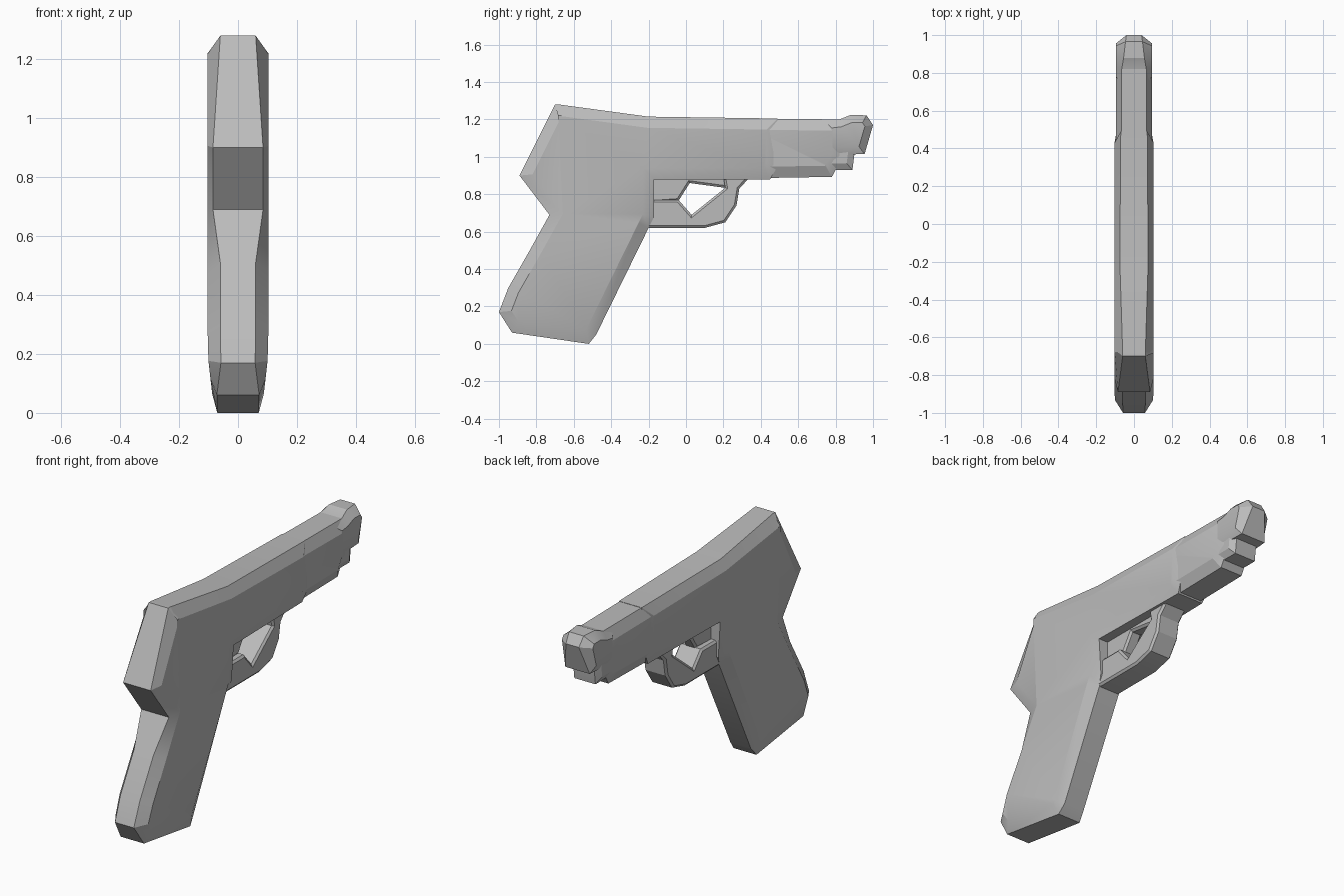
import bpy
import bmesh

old = bpy.data.objects.get("Cube")
if old:
    bpy.data.objects.remove(old, do_unlink=True)

gray = bpy.data.materials.new("plain gray")
gray.use_nodes = True
COLOR = (0.5, 0.5, 0.5, 1)
gray.diffuse_color = COLOR
gray.node_tree.nodes["Principled BSDF"].inputs["Base Color"].default_value = COLOR


def slab(name, profile, half, rim, chamfer, taper=None):
    """Side profile (y, z[, rim half width]) made solid with chamfered sides."""
    bm = bmesh.new()
    left, right = ([bm.verts.new((s * half, p[0], p[1])) for p in profile] for s in (1, -1))
    caps = [bm.faces.new(left), bm.faces.new(right)]
    n = len(profile)
    for i in range(n):
        j = (i + 1) % n
        bm.faces.new((left[i], right[i], right[j], left[j]))
    bmesh.ops.recalc_face_normals(bm, faces=bm.faces)
    for cap in caps:
        bmesh.ops.inset_region(bm, faces=[cap], thickness=chamfer, use_even_offset=True)
    # The outer ring is pulled in to its own width, which leaves the chamfer
    inner = {v for cap in caps for v in cap.verts}
    for v in bm.verts:
        if v not in inner:
            p = min(profile, key=lambda q: abs(q[0] - v.co.y) + abs(q[1] - v.co.z))
            width = p[2] if len(p) > 2 else rim
            v.co.x = width if v.co.x > 0 else -width
    if taper:
        for v in bm.verts:
            v.co.x *= taper(v.co)
    bmesh.ops.triangulate(bm, faces=[f for f in bm.faces if len(f.verts) > 4])
    mesh = bpy.data.meshes.new(name)
    bm.to_mesh(mesh)
    bm.free()
    mesh.materials.append(gray)
    obj = bpy.data.objects.new(name, mesh)
    bpy.context.collection.objects.link(obj)
    bpy.ops.object.select_all(action="DESELECT")
    obj.select_set(True)
    bpy.context.view_layer.objects.active = obj
    bpy.ops.object.shade_smooth_by_angle(angle=0.4)


# Grip, frame and the wide part of the slide in one outline
slab("grip_frame_and_slide", [
    (-0.73, 0.69, 0.085), (-0.83, 0.51), (-0.95, 0.3), (-1.0, 0.17),
    (-0.93, 0.06, 0.085), (-0.52, 0.0, 0.09), (-0.48, 0.05, 0.075),
    (-0.2, 0.62, 0.065), (-0.17, 0.68, 0.08), (-0.17, 0.88, 0.092),
    (0.45, 0.88, 0.08), (0.49, 0.95, 0.092), (0.49, 1.205, 0.07),
    (-0.2, 1.215, 0.075), (-0.68, 1.28), (-0.7, 1.28), (-0.89, 0.9, 0.085),
], 0.103, 0.06, 0.06, lambda co: 1 - max(0, 0.2 - co.z) * 1.1)

# Narrower front of the slide
slab("slide_front", [
    (0.3, 0.885), (0.78, 0.893), (0.8, 0.93), (0.84, 1.0, 0.08),
    (0.84, 1.2, 0.065), (0.3, 1.205, 0.068),
], 0.096, 0.068, 0.06)

# Stepped lug below the muzzle
slab("lower_lug", [
    (0.7, 0.93), (0.89, 0.93), (0.9, 1.01), (0.9, 1.08), (0.7, 1.08),
], 0.085, 0.065, 0.035)

# Muzzle block
slab("muzzle", [
    (0.74, 1.01, 0.085), (0.955, 1.015, 0.075), (1.0, 1.17, 0.04), (0.965, 1.222, 0.045),
    (0.88, 1.224, 0.055), (0.82, 1.2, 0.065), (0.74, 1.19, 0.065),
], 0.095, 0.06, 0.04)

# Guard loop around the trigger
slab("trigger_guard", [
    (-0.24, 0.62), (0.1, 0.62), (0.21, 0.65), (0.27, 0.74), (0.285, 0.83),
    (0.34, 0.89), (0.2, 0.89), (0.21, 0.835), (0.03, 0.69), (-0.04, 0.77), (-0.24, 0.77),
], 0.07, 0.06, 0.012)

# Thin recessed trigger
slab("trigger", [
    (-0.25, 0.75), (-0.04, 0.765), (0.02, 0.86), (0.22, 0.833), (0.22, 0.9), (-0.25, 0.9),
], 0.035, 0.025, 0.012)
